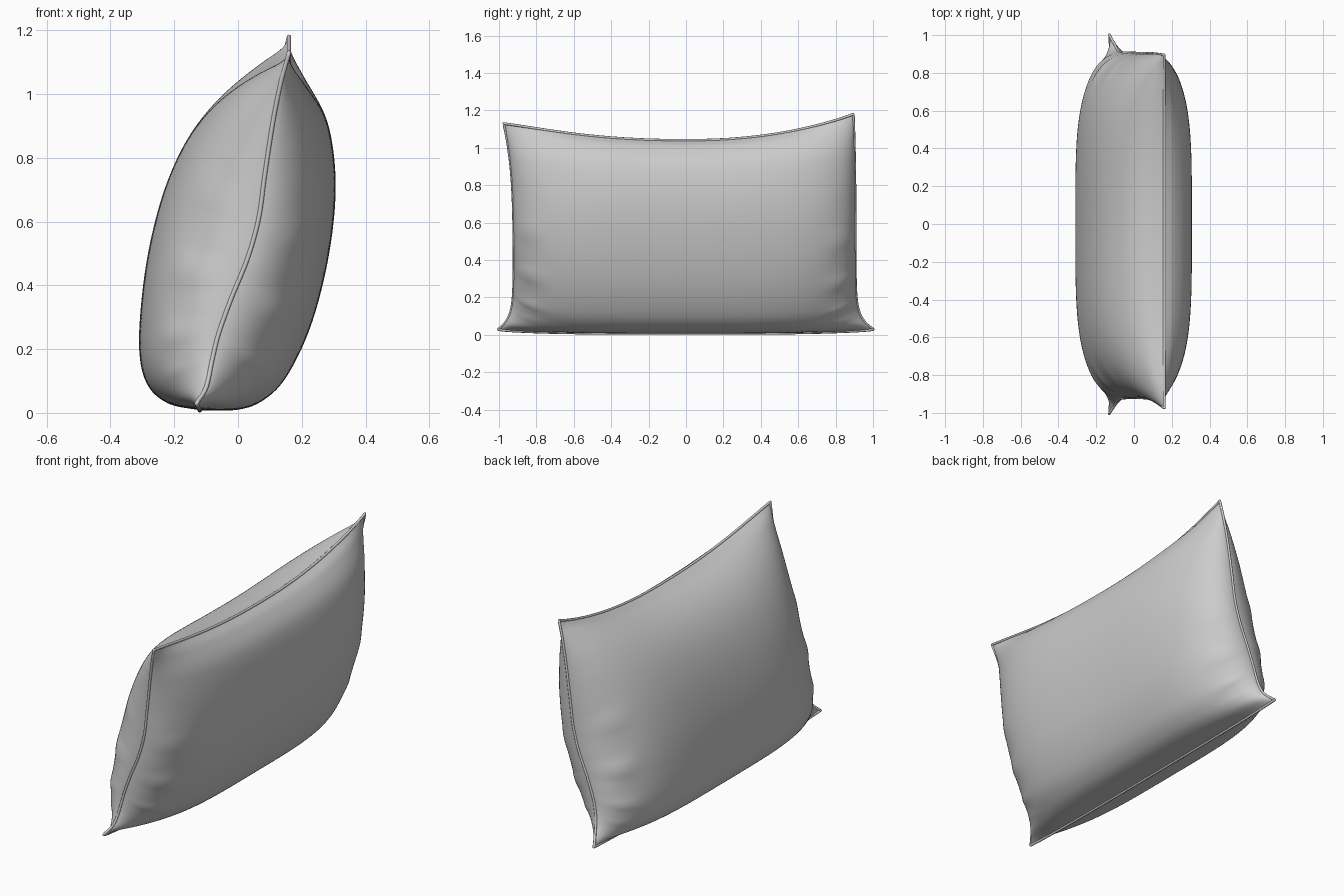
import bpy, bmesh, math
from mathutils import Vector

if "Cube" in bpy.data.objects:
    bpy.data.objects.remove(bpy.data.objects["Cube"])

# Cross-section (x, z), bottom seam to top seam: end seam, left panel, right panel
SEAM = [(-.13, .03), (-.10, .08), (-.08, .17), (-.06, .25), (-.02, .36), (.03, .48),
        (.065, .60), (.085, .73), (.11, .87), (.135, .97), (.16, 1.04)]
LEFT = [(-.12, .008), (-.22, .03), (-.285, .09), (-.31, .20), (-.30, .38), (-.27, .56),
        (-.22, .73), (-.15, .87), (-.06, .97), (.05, 1.03), (.16, 1.04)]
RIGHT = [(-.12, .008), (0, .01), (.08, .04), (.15, .11), (.22, .25), (.27, .42),
         (.30, .60), (.305, .76), (.28, .91), (.22, 1.0), (.16, 1.04)]
NV, NW = 140, 90


def spline(pts, w):
    """Catmull-Rom through the points, w in 0..1"""
    f = w * (len(pts) - 1)
    i = min(int(f), len(pts) - 2)
    t = f - i
    p = [Vector(q) for q in pts]
    a = p[i - 1] if i else 2 * p[0] - p[1]
    d = p[i + 2] if i + 2 < len(p) else 2 * p[-1] - p[-2]
    b, c = p[i], p[i + 1]
    return .5 * (2 * b + (c - a) * t + (2 * a - 5 * b + 4 * c - d) * t * t
                 + (3 * b - a - 3 * c + d) * t ** 3)


def surface(panel, v, w):
    s, e = spline(SEAM, w), spline(panel, w)
    av = abs(v)
    puff = math.sqrt(max(0, 1 - av ** 4))
    # gathered folds near the short ends
    phase = (1 if panel is LEFT else 2.5) + (0 if v < 0 else 1.3)
    fold = (math.exp(-((av - .93) / .09) ** 2) * math.exp(-((w - .42) / .22) ** 2)
            * math.sin(52 * w + phase + 3 * math.sin(5 * w)))
    q = s + (e - s) * puff * (1 + .035 * fold)
    # top edge sags between raised corners
    k = max(0, q.y / 1.04)
    z = q.y + k ** 4 * av ** 2.2 * (.09 if v < 0 else .14)
    # pulled-out corner points
    zs = s.y
    half = .92 if v < 0 else .905
    flare = (1.02 - half) * math.exp(-max(0, zs - .02) / .06)
    flare += (.055 if v < 0 else -.01) * max(0, zs / 1.04) ** 6
    y = v * (half + flare * av ** 8) + math.copysign(.006 * fold * puff, v)
    return Vector((q.x, y, z))


def v_at(i):
    return math.sin((i / NV - .5) * math.pi)


# Pillow cover: two puffed panels joined at the seam
bm = bmesh.new()
for panel in (LEFT, RIGHT):
    grid = [[bm.verts.new(surface(panel, v_at(i), j / NW)) for j in range(NW + 1)]
            for i in range(NV + 1)]
    for i in range(NV):
        for j in range(NW):
            f = [grid[i][j], grid[i + 1][j], grid[i + 1][j + 1], grid[i][j + 1]]
            bm.faces.new(f if panel is RIGHT else f[::-1])
bmesh.ops.remove_doubles(bm, verts=bm.verts, dist=1e-5)
bmesh.ops.recalc_face_normals(bm, faces=bm.faces)
mesh = bpy.data.meshes.new("pillow_cover")
bm.to_mesh(mesh)
bm.free()
pillow = bpy.data.objects.new("pillow_cover", mesh)
bpy.context.collection.objects.link(pillow)
bpy.context.view_layer.objects.active = pillow
pillow.select_set(True)
bpy.ops.object.shade_smooth_by_angle(angle=math.radians(60))

# Thin raised seam around the whole edge
loop = [surface(LEFT, v_at(i), 0) for i in range(NV)]
loop += [surface(LEFT, 1, j / NW) for j in range(NW)]
loop += [surface(LEFT, v_at(i), 1) for i in range(NV, 0, -1)]
loop += [surface(LEFT, -1, j / NW) for j in range(NW, 0, -1)]
cu = bpy.data.curves.new("seam_edge", 'CURVE')
cu.dimensions = '3D'
cu.bevel_depth = .007
cu.bevel_resolution = 2
sp = cu.splines.new('POLY')
sp.points.add(len(loop) - 1)
for p, c in zip(sp.points, loop):
    p.co = (*c, 1)
sp.use_cyclic_u = True
sp.use_smooth = True
bpy.context.collection.objects.link(bpy.data.objects.new("seam_edge", cu))
